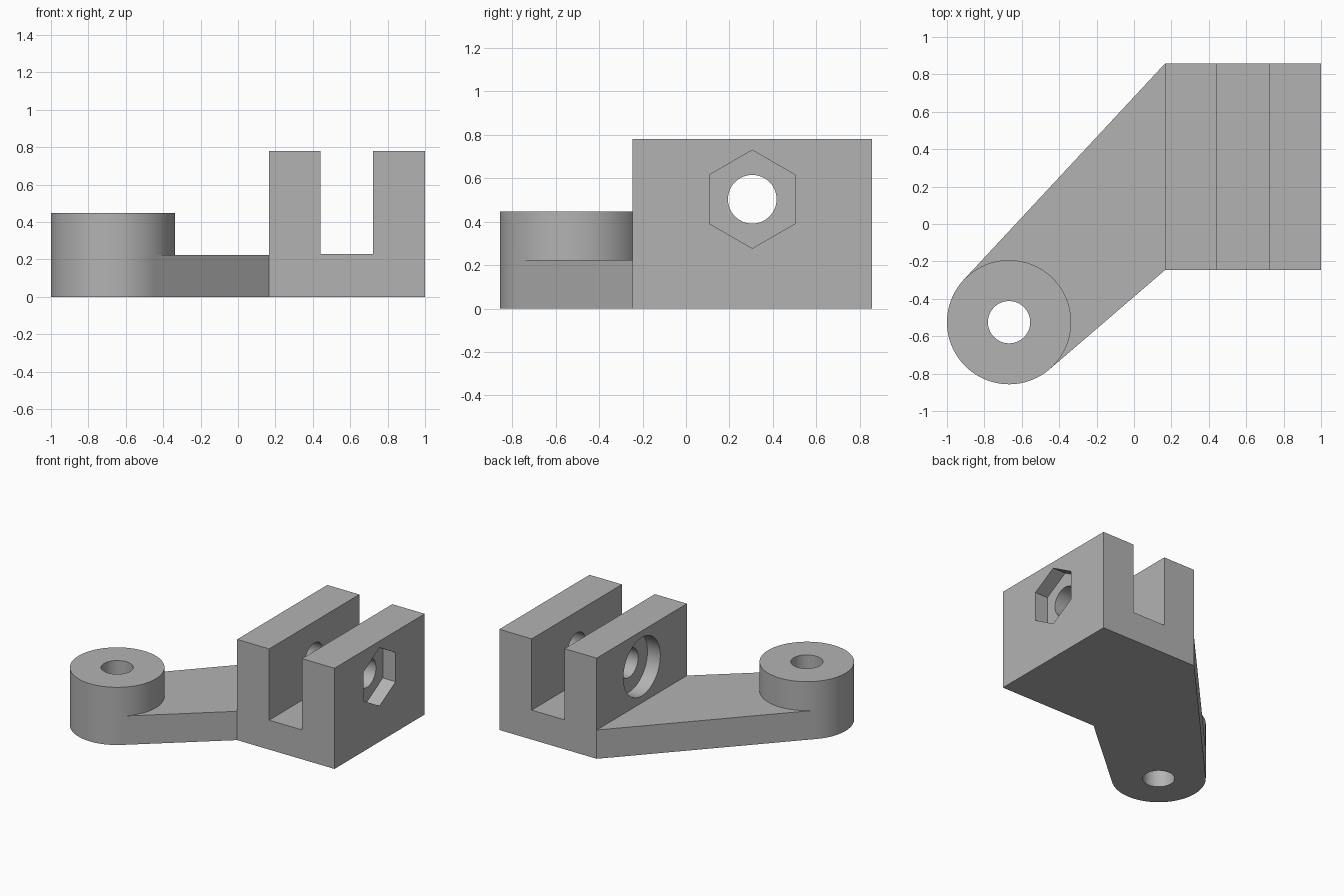
import bpy
import bmesh
from math import sin, cos, tau, acos, atan2, hypot, radians

default_cube = bpy.data.objects.get("Cube")
if default_cube:
    bpy.data.objects.remove(default_cube, do_unlink=True)

grey = bpy.data.materials.new("machined grey")
grey.use_nodes = True
grey.diffuse_color = (0.45, 0.45, 0.45, 1)
grey.node_tree.nodes["Principled BSDF"].inputs["Base Color"].default_value = grey.diffuse_color

PLACE = {
    "x": lambda a, b, h: (h, a, b),
    "y": lambda a, b, h: (a, h, b),
    "z": lambda a, b, h: (a, b, h),
}


def prism(name, outline, axis, low, high):
    """Extrude a flat outline along an axis."""
    bm = bmesh.new()
    base = bm.faces.new([bm.verts.new(PLACE[axis](a, b, low)) for a, b in outline])
    extruded = bmesh.ops.extrude_face_region(bm, geom=[base], use_keep_orig=True)
    moved = [v for v in extruded["geom"] if isinstance(v, bmesh.types.BMVert)]
    bmesh.ops.translate(bm, verts=moved, vec=PLACE[axis](0, 0, high - low))
    bmesh.ops.recalc_face_normals(bm, faces=bm.faces)
    mesh = bpy.data.meshes.new(name)
    bm.to_mesh(mesh)
    bm.free()
    mesh.materials.append(grey)
    obj = bpy.data.objects.new(name, mesh)
    bpy.context.collection.objects.link(obj)
    return obj


def ring(centre, radius, sides=96):
    return [(centre[0] + radius * sin(tau * i / sides),
             centre[1] + radius * cos(tau * i / sides)) for i in range(sides)]


def combine(target, other, operation):
    """Apply a boolean and remove the helper."""
    mod = target.modifiers.new(operation, "BOOLEAN")
    mod.object, mod.operation, mod.solver = other, operation, "EXACT"
    bpy.context.view_layer.objects.active = target
    bpy.ops.object.modifier_apply(modifier=mod.name)
    bpy.data.objects.remove(other, do_unlink=True)


def tangent(point, side):
    """Point where a line from the given corner touches the boss."""
    dx, dy = point[0] - BOSS[0], point[1] - BOSS[1]
    angle = atan2(dy, dx) + side * acos(BOSS_R / hypot(dx, dy))
    return BOSS[0] + BOSS_R * cos(angle), BOSS[1] + BOSS_R * sin(angle)


BOSS, BOSS_R = (-0.668, -0.525), 0.332
LEFT, RIGHT, FRONT, BACK = 0.165, 1.0, -0.247, 0.857
TOP, FLOOR, ARM_TOP = 0.78, 0.228, 0.223
SLOT = (0.44, 0.722)
PIN, PIN_R, RECESS_R, RECESS = (0.305, 0.503), 0.112, 0.226, 0.11

# U-shaped clevis block
bracket = prism("clevis_bracket", [
    (LEFT, 0), (RIGHT, 0), (RIGHT, TOP), (SLOT[1], TOP), (SLOT[1], FLOOR),
    (SLOT[0], FLOOR), (SLOT[0], TOP), (LEFT, TOP)], "y", FRONT, BACK)

# Tapered arm and round boss
back_corner, front_corner = (LEFT, BACK), (LEFT, FRONT)
arm = prism("arm", [back_corner, tangent(back_corner, 1),
                    tangent(front_corner, -1), front_corner], "z", 0, ARM_TOP)
boss = prism("boss", ring(BOSS, BOSS_R), "z", 0, 0.447)
combine(arm, boss, "UNION")
combine(bracket, arm, "UNION")

# Boss bore, pin hole, hexagonal nut pocket and round bolt-head recess
for cutter in (
    prism("boss_bore", ring(BOSS, 0.113, 64), "z", -0.1, 0.6),
    prism("pin_hole", ring(PIN, PIN_R, 64), "x", 0.1, 1.1),
    prism("nut_pocket", ring(PIN, RECESS_R, 6), "x", RIGHT - RECESS, 1.1),
    prism("head_recess", ring(PIN, RECESS_R), "x", 0.1, LEFT + RECESS),
):
    combine(bracket, cutter, "DIFFERENCE")

# Smooth the round walls, keep machined edges sharp
bpy.ops.object.select_all(action="DESELECT")
bracket.select_set(True)
bpy.context.view_layer.objects.active = bracket
bpy.ops.object.shade_smooth_by_angle(angle=radians(25))
